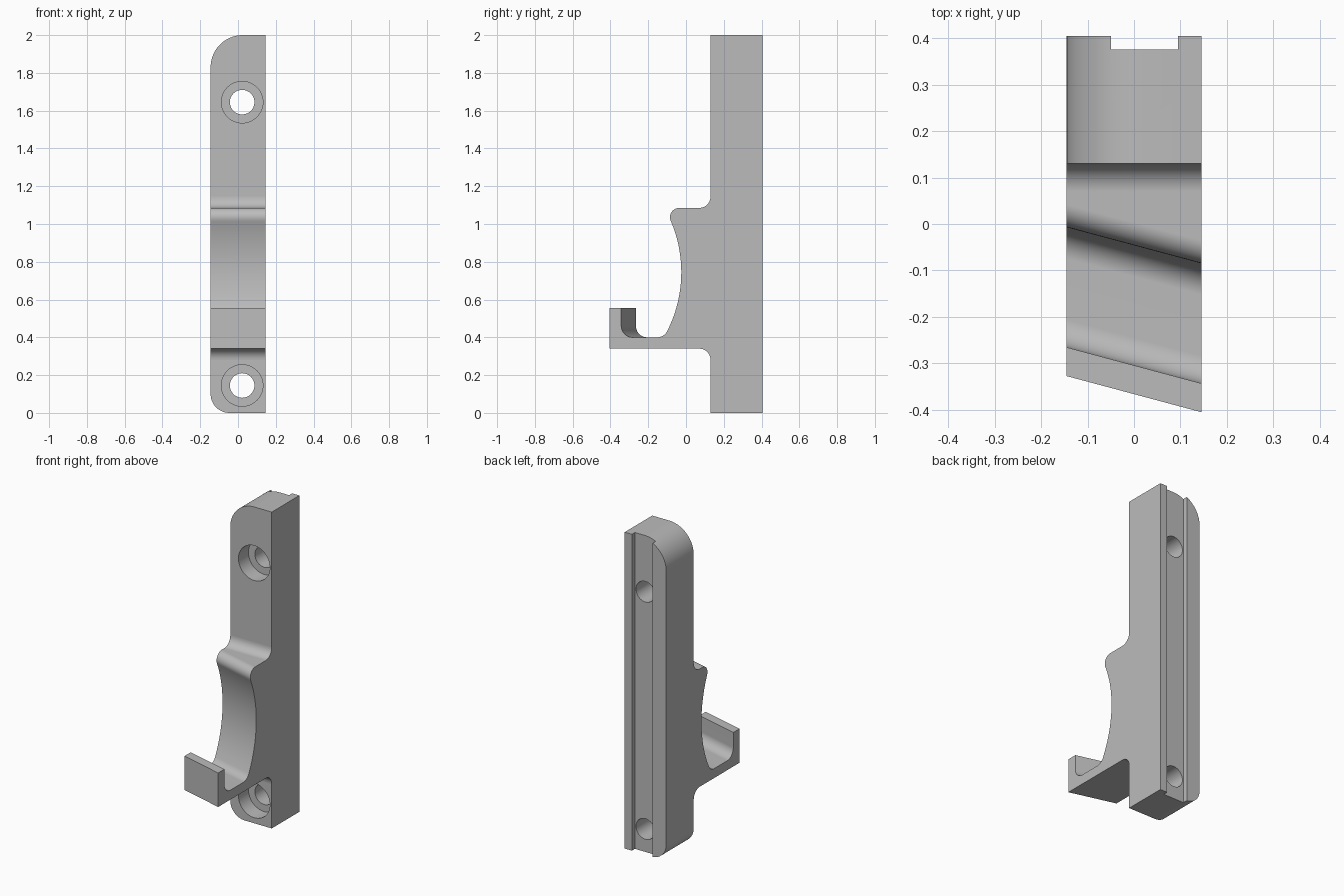
import bpy
import bmesh
import math
from mathutils import Vector

if "Cube" in bpy.data.objects:
    bpy.data.objects.remove(bpy.data.objects["Cube"])

HALF = 0.145                       # half width of the bracket
FRONT, BACK = 0.13, 0.405          # depth range of the mounting bar
SKEW = math.tan(math.radians(15))  # sideways slant of the arm

grey = bpy.data.materials.new("plain grey")
grey.use_nodes = True
grey.diffuse_color = (0.5, 0.5, 0.5, 1)
grey.node_tree.nodes["Principled BSDF"].inputs["Base Color"].default_value = (0.5, 0.5, 0.5, 1)


def rounded(corners, steps=10):
    """Closed outline from (u, v, radius) corners, with arcs at the rounded ones."""
    out = []
    for i, (u, v, r) in enumerate(corners):
        p = Vector((u, v))
        if r == 0:
            out.append(p)
            continue
        a = (Vector(corners[i - 1][:2]) - p).normalized()
        b = (Vector(corners[(i + 1) % len(corners)][:2]) - p).normalized()
        half = a.angle(b) / 2
        centre = p + (a + b).normalized() * (r / math.sin(half))
        start = p + a * (r / math.tan(half)) - centre
        end = p + b * (r / math.tan(half)) - centre
        sweep = start.angle(end)
        for k in range(steps + 1):
            t = k / steps
            out.append(centre + (start * math.sin((1 - t) * sweep)
                                 + end * math.sin(t * sweep)) / math.sin(sweep))
    return out


def prism(name, ring_a, ring_b):
    """Solid between two matching rings of 3D points."""
    bm = bmesh.new()
    a = [bm.verts.new(p) for p in ring_a]
    b = [bm.verts.new(p) for p in ring_b]
    bm.faces.new(a)
    bm.faces.new(b[::-1])
    for i in range(len(a)):
        j = (i + 1) % len(a)
        bm.faces.new((a[j], a[i], b[i], b[j]))
    bmesh.ops.recalc_face_normals(bm, faces=bm.faces)
    mesh = bpy.data.meshes.new(name)
    bm.to_mesh(mesh)
    bm.free()
    mesh.materials.append(grey)
    obj = bpy.data.objects.new(name, mesh)
    bpy.context.collection.objects.link(obj)
    return obj


def extrude_y(name, outline, y0, y1):
    return prism(name, [(u, y0, v) for u, v in outline], [(u, y1, v) for u, v in outline])


def circle(cx, cz, r, n=48):
    return [(cx + r * math.cos(math.tau * k / n), cz + r * math.sin(math.tau * k / n))
            for k in range(n)]


def combine(target, tool, operation):
    """Apply a boolean and discard the tool."""
    mod = target.modifiers.new("combine", 'BOOLEAN')
    mod.operation, mod.object, mod.solver = operation, tool, 'EXACT'
    bpy.ops.object.select_all(action='DESELECT')
    bpy.context.view_layer.objects.active = target
    target.select_set(True)
    bpy.ops.object.modifier_apply(modifier=mod.name)
    bpy.data.objects.remove(tool)


# Mounting bar, rounded on one side only
bar = extrude_y("hook_bracket", rounded([
    (-HALF, 0, 0.1), (HALF, 0, 0), (HALF, 2, 0), (-HALF, 2, 0.17)], 20), FRONT, BACK)

# Arm profile: underside, hook lip, tray, concave saddle, shoulder
saddle = []
for k in range(25):
    dz = -0.3 + k * 0.565 / 24
    saddle.append((-0.715 + math.sqrt(0.69 ** 2 - dz ** 2), 0.745 + dz, 0))
profile = rounded([
    (0.2, 0.28, 0), (FRONT, 0.28, 0), (FRONT, 0.34, 0.0599),
    (-0.405, 0.34, 0), (-0.405, 0.555, 0), (-0.343, 0.555, 0),
    (-0.343, 0.4, 0.06), (-0.115, 0.4, 0.06)] + saddle + [
    (-0.11, 1.085, 0.049), (FRONT, 1.085, 0.0599), (FRONT, 1.145, 0), (0.2, 1.145, 0)])


def arm_ring(x):
    # Only the projecting part slants; the root stays square to the bar
    return [(x, p.x + (SKEW * (HALF - x) if p.x < 0.06 else 0), p.y) for p in profile]


arm = prism("arm", arm_ring(-HALF), arm_ring(HALF))
combine(bar, arm, 'UNION')

# Groove along the back
groove = extrude_y("groove_cutter", [(-0.05, -0.1), (0.095, -0.1), (0.095, 2.1), (-0.05, 2.1)],
                   0.375, 0.5)
combine(bar, groove, 'DIFFERENCE')

# Counterbored screw holes
for z in (0.145, 1.645):
    combine(bar, extrude_y("bore_cutter", circle(0.022, z, 0.11), 0.08, 0.23), 'DIFFERENCE')
    combine(bar, extrude_y("hole_cutter", circle(0.022, z, 0.065), 0.15, 0.5), 'DIFFERENCE')

# Smooth curves, crisp edges
bpy.ops.object.select_all(action='DESELECT')
bar.select_set(True)
bpy.context.view_layer.objects.active = bar
bpy.ops.object.shade_smooth_by_angle(angle=math.radians(30))
normals = bar.modifiers.new("even_normals", 'WEIGHTED_NORMAL')
normals.keep_sharp = True
